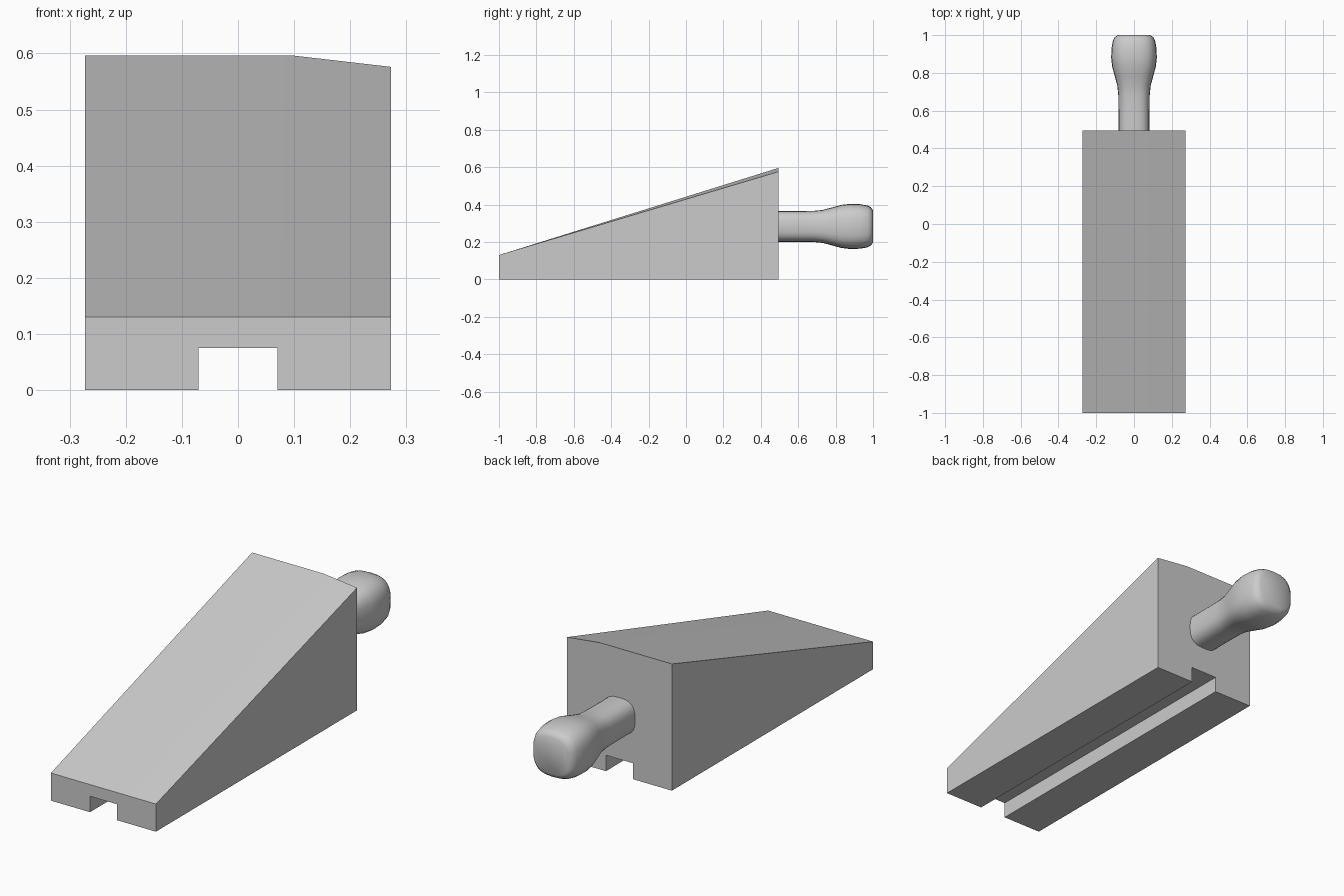
import bpy, bmesh, math

if "Cube" in bpy.data.objects:
    bpy.data.objects.remove(bpy.data.objects["Cube"])


def finish(name, bm, angle):
    bmesh.ops.recalc_face_normals(bm, faces=bm.faces)
    me = bpy.data.meshes.new(name)
    bm.to_mesh(me)
    bm.free()
    ob = bpy.data.objects.new(name, me)
    bpy.context.collection.objects.link(ob)
    bpy.ops.object.select_all(action='DESELECT')
    ob.select_set(True)
    bpy.context.view_layer.objects.active = ob
    bpy.ops.object.shade_smooth_by_angle(angle=math.radians(angle))
    return ob


def loft(bm, rings):
    # Skin consecutive point rings and cap both ends
    vs = [[bm.verts.new(p) for p in r] for r in rings]
    n = len(vs[0])
    for a, b in zip(vs, vs[1:]):
        for i in range(n):
            j = (i + 1) % n
            bm.faces.new((a[i], a[j], b[j], b[i]))
    bm.faces.new(vs[0])
    bm.faces.new(vs[-1])


# Wedge body with a groove along the underside
W, G, H = 0.273, 0.07, 0.075


def section(y, top, right_drop):
    xz = [(-W, 0), (-G, 0), (-G, H), (G, H), (G, 0), (W, 0),
          (W, top - right_drop), (0.1, top), (-W, top)]
    return [(x, y, z) for x, z in xz]


bm = bmesh.new()
loft(bm, [section(-1.0, 0.13, 0), section(0.495, 0.596, 0.02)])
edges = [e for e in bm.edges if e.calc_face_angle(0) > math.radians(20)]
bmesh.ops.bevel(bm, geom=edges, offset=0.021, segments=3, profile=0.5,
                affect='EDGES', clamp_overlap=True)
finish("wedge_body", bm, 40)

# Handle: soft-square rings (y, radius) swelling into a knob
PROFILE = [(0.46, .082), (0.60, .082), (0.68, .083), (0.73, .088),
           (0.78, .101), (0.83, .115), (0.88, .121), (0.93, .119),
           (0.97, .112), (0.988, .103), (1.0, .086)]


def ring(y, r, n=24, power=2 / 2.8):
    pts = []
    for i in range(n):
        a = 2 * math.pi * i / n
        c, s = math.cos(a), math.sin(a)
        pts.append((r * math.copysign(abs(c) ** power, c), y,
                    0.283 + r * math.copysign(abs(s) ** power, s)))
    return pts


bm = bmesh.new()
loft(bm, [ring(y, r) for y, r in PROFILE])
finish("handle", bm, 60)
